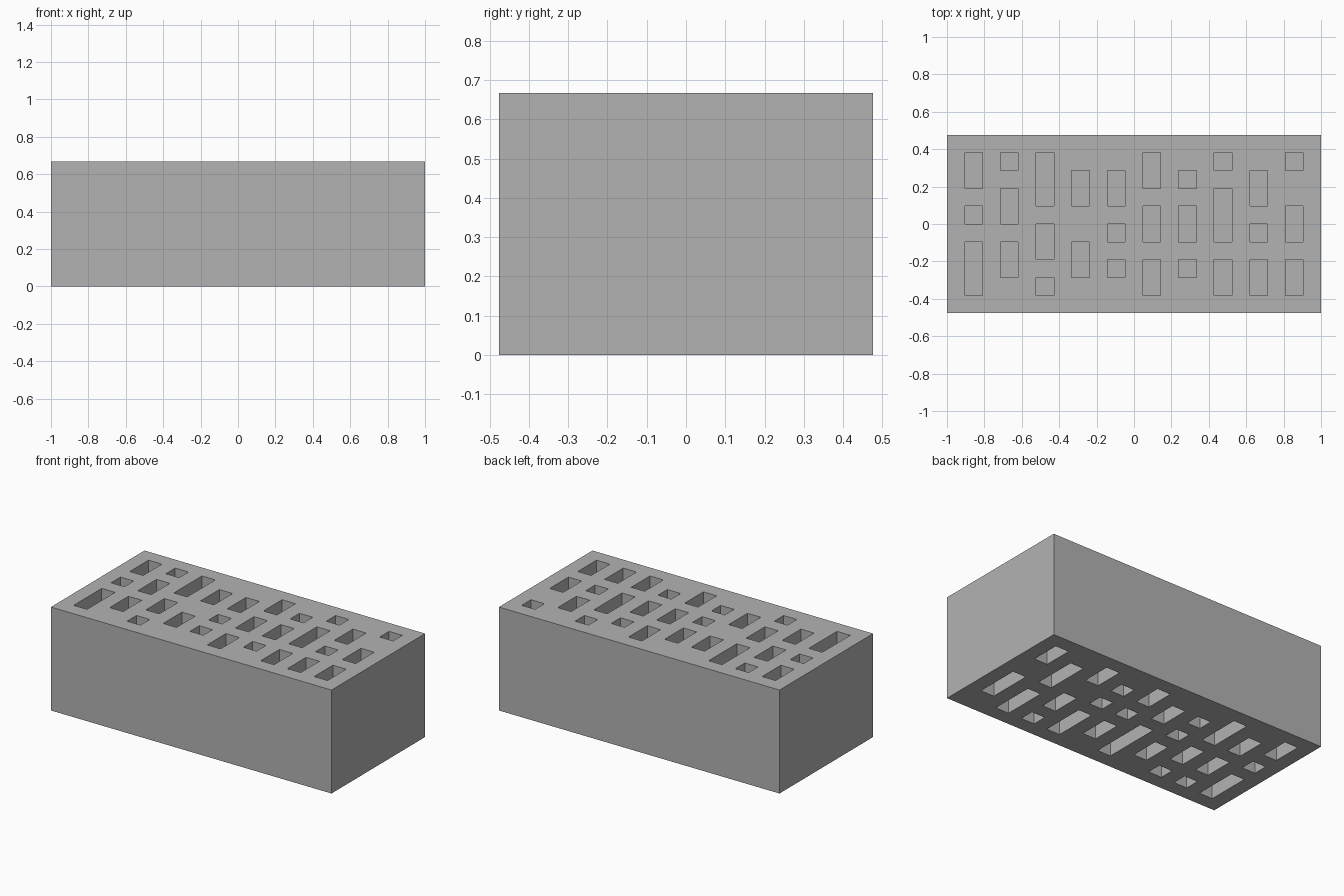
import bpy
import bmesh
from mathutils import Matrix, Vector

cube = bpy.data.objects.get("Cube")
if cube:
    bpy.data.objects.remove(cube, do_unlink=True)

# The block is a whole number of square cells in every direction
CELL = 2 / 21
SIZE = Vector((21, 10, 7)) * CELL
DEPTH = 2 * CELL

# One string per column of pockets, from -x to +x; each reads back to front
TOP = ["##.#.###", "#.##.##.", "###.##.#", ".##..##.", ".##.#.#.",
       "##.##.##", ".#.##.#.", "#.###.##", ".##.#.##", "#..##.##"]
BOTTOM = ["##.#.###", ".##.##.#", "###.##.#", ".#.#.##.", ".##.####",
          "##.#.##.", ".#.#.###", "##..##.#", ".###.###", "##..###."]


def add_box(bm, center, size):
    bmesh.ops.create_cube(bm, size=1, matrix=Matrix.Translation(center)
                          @ Matrix.Diagonal((*size, 1)))


def make_object(name, bm):
    mesh = bpy.data.meshes.new(name)
    bm.to_mesh(mesh)
    bm.free()
    obj = bpy.data.objects.new(name, mesh)
    bpy.context.collection.objects.link(obj)
    return obj


def runs(column):
    """Yield the start and length of each unbroken pocket."""
    start = None
    for i, mark in enumerate(column + "."):
        if mark == "#" and start is None:
            start = i
        elif mark != "#" and start is not None:
            yield start, i - start
            start = None


def add_pockets(bm, pattern, face_z):
    for i, column in enumerate(pattern):
        x = -SIZE.x / 2 + (2 * i + 1.5) * CELL
        for start, length in runs(column):
            y = SIZE.y / 2 - (1 + start + length / 2) * CELL
            add_box(bm, (x, y, face_z), (CELL, length * CELL, 2 * DEPTH))


# Solid block
bm = bmesh.new()
add_box(bm, (0, 0, SIZE.z / 2), SIZE)
block = make_object("pocketed_block", bm)

grey = bpy.data.materials.new("mid_grey")
grey.use_nodes = True
grey.diffuse_color = (0.45, 0.45, 0.45, 1)
grey.node_tree.nodes["Principled BSDF"].inputs["Base Color"].default_value = grey.diffuse_color
block.data.materials.append(grey)

# Pockets cut into the top and the underside
bm = bmesh.new()
add_pockets(bm, TOP, SIZE.z)
add_pockets(bm, BOTTOM, 0)
cutter = make_object("pocket_cutter", bm)
cutter.data.materials.append(grey)
cutter.hide_render = True

cut = block.modifiers.new("pockets", 'BOOLEAN')
cut.operation = 'DIFFERENCE'
cut.solver = 'EXACT'
cut.object = cutter

# Bake the cut and drop the cutter
depsgraph = bpy.context.evaluated_depsgraph_get()
result = bpy.data.meshes.new_from_object(block.evaluated_get(depsgraph))
block.modifiers.clear()
block.data = result
bpy.data.objects.remove(cutter, do_unlink=True)
